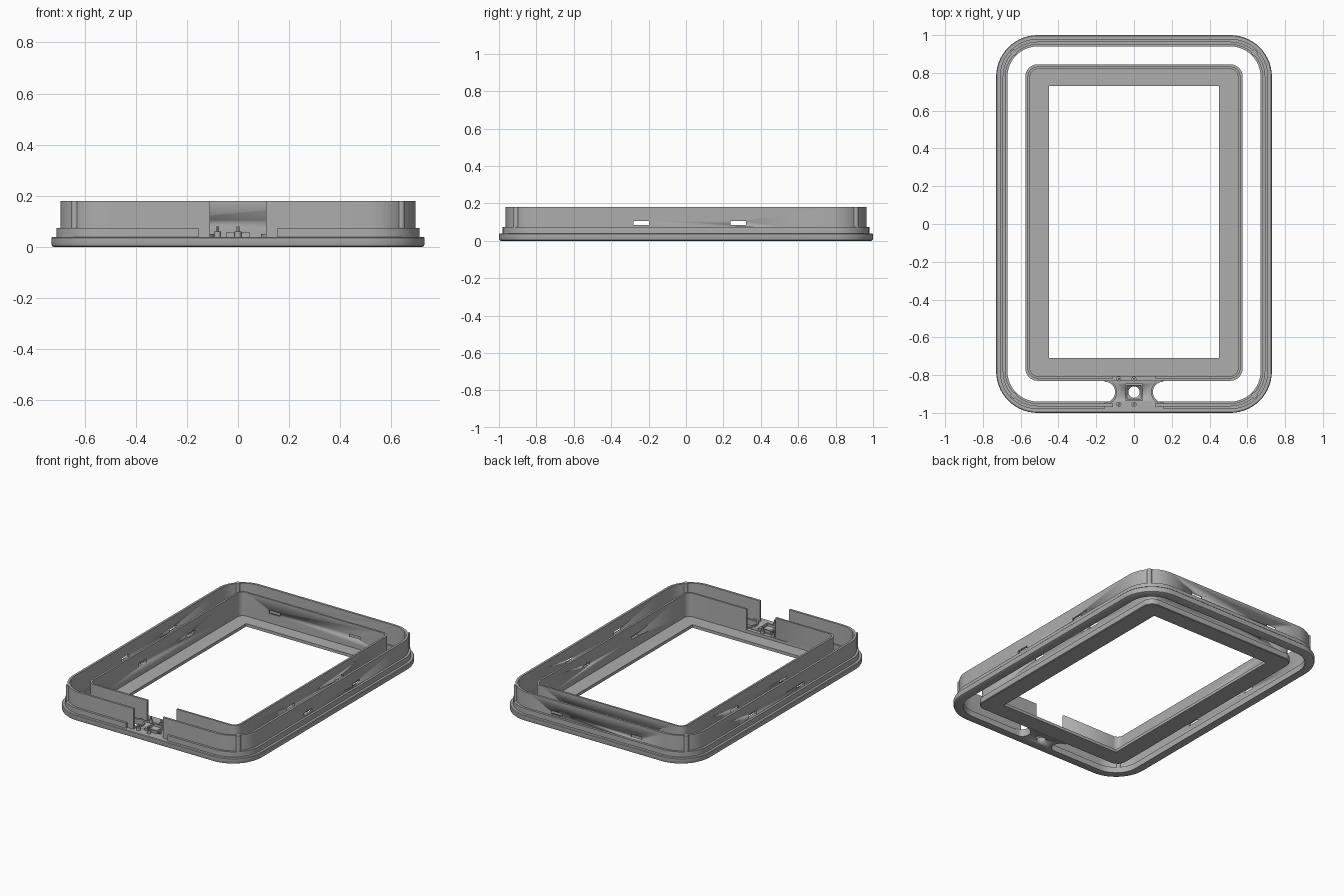
import bpy, bmesh, math

if "Cube" in bpy.data.objects:
    bpy.data.objects.remove(bpy.data.objects["Cube"])

grey = bpy.data.materials.new("matte_grey")
grey.diffuse_color = (0.42, 0.42, 0.42, 1)
grey.use_nodes = True
grey.node_tree.nodes["Principled BSDF"].inputs["Base Color"].default_value = grey.diffuse_color


def finish(name, bm, smooth=True):
    bmesh.ops.remove_doubles(bm, verts=bm.verts, dist=1e-5)
    bmesh.ops.recalc_face_normals(bm, faces=bm.faces)
    me = bpy.data.meshes.new(name)
    bm.to_mesh(me)
    bm.free()
    me.materials.append(grey)
    ob = bpy.data.objects.new(name, me)
    bpy.context.collection.objects.link(ob)
    if smooth:
        bpy.ops.object.select_all(action='DESELECT')
        ob.select_set(True)
        bpy.context.view_layer.objects.active = ob
        bpy.ops.object.shade_smooth_by_angle(angle=math.radians(30))
    return ob


def rounded(hx, hy, r, cy=0.0, n=14):
    """Outline of a rounded rectangle."""
    pts = []
    for k, (sx, sy) in enumerate(((1, 1), (-1, 1), (-1, -1), (1, -1))):
        for i in range(n + 1):
            a = math.pi / 2 * (k + i / n)
            pts.append((sx * (hx - r) + r * math.cos(a),
                        cy + sy * (hy - r) + r * math.sin(a)))
    return pts


def ring(name, loops):
    """Closed ring through a list of (outline, z) loops."""
    bm = bmesh.new()
    rows = [[bm.verts.new((x, y, z)) for x, y in o] for o, z in loops]
    n = len(rows[0])
    for a, b in zip(rows, rows[1:] + rows[:1]):
        for i in range(n):
            j = (i + 1) % n
            bm.faces.new((a[i], a[j], b[j], b[i]))
    return finish(name, bm)


def slab(name, pts, z0, z1):
    """Outline extruded from z0 to z1."""
    bm = bmesh.new()
    f = bm.faces.new([bm.verts.new((x, y, z0)) for x, y in pts])
    r = bmesh.ops.extrude_face_region(bm, geom=[f])
    for v in r['geom']:
        if isinstance(v, bmesh.types.BMVert):
            v.co.z = z1
    return finish(name, bm)


def rect(x0, x1, y0, y1):
    return [(x0, y0), (x1, y0), (x1, y1), (x0, y1)]


def circle(x, y, r, n=20):
    return [(x + r * math.cos(2 * math.pi * i / n), y + r * math.sin(2 * math.pi * i / n))
            for i in range(n)]


def arc(s, r, n=16):
    """Half circle at a channel end, bulging towards the centre."""
    return [(s * (0.155 - r * math.cos(a)), -0.89 + r * math.sin(a))
            for a in (math.pi * (i / n - 0.5) for i in range(n + 1))]


def cut(ob, *cutters):
    for c in cutters:
        c.hide_render = True
        c.display_type = 'WIRE'
        m = ob.modifiers.new("cut", 'BOOLEAN')
        m.operation, m.solver, m.object = 'DIFFERENCE', 'EXACT', c


def outer(w):
    """Outer outline moved inwards by w."""
    return rounded(0.73 - w, 1.0 - w, 0.22 - w)


def inner(w):
    """Screen frame outline moved inwards by w."""
    return rounded(0.575 - w, 0.8375 - w, 0.065 - w, 0.0075)


# Outer rim, lip and wall
ring("outer_rim", [(outer(0.01), 0), (outer(0.003), 0.004), (outer(0), 0.012), (outer(0), 0.036),
                   (outer(0.004), 0.04), (outer(0.06), 0.04), (outer(0.06), 0)])
lip = ring("outer_lip", [(outer(0.02), 0.038), (outer(0.02), 0.075),
                         (outer(0.05), 0.075), (outer(0.05), 0.038)])
outer_wall = ring("outer_wall", [(outer(0.035), 0.039), (outer(0.035), 0.18),
                                 (outer(0.05), 0.18), (outer(0.05), 0.039)])

# Screen frame with window, and its wall
window = rounded(0.45, 0.72, 0.0, 0.01)
ring("screen_frame", [(inner(0.004), 0), (inner(0), 0.004), (inner(0), 0.04), (inner(0.025), 0.04),
                      (inner(0.025), 0.02), (window, 0.02), (window, 0)])
inner_wall = ring("inner_wall", [(inner(0.012), 0.039), (inner(0.012), 0.18),
                                 (inner(0.025), 0.18), (inner(0.025), 0.039)])

# Front gaps and side slots
gap = slab("gap_cutter", rect(-0.11, 0.11, -1.1, -0.7), 0.03, 0.3)
lip_gap = slab("lip_gap_cutter", rect(-0.155, 0.155, -1.1, -0.9), 0.03, 0.3)
slots = [slab("side_slot_cutter", rect(-1, 1, y - 0.042, y + 0.042), 0.084, 0.106)
         for y in (-0.24, 0.28)]
slots += [slab("back_slot_cutter", rect(x - 0.042, x + 0.042, 0.7, 1.1), 0.084, 0.106)
          for x in (-0.3, 0.3)]
cut(outer_wall, gap, *slots)
cut(inner_wall, gap, *slots)
cut(lip, lip_gap)

# Corner ribs
for sx in (-1, 1):
    for sy in (-1, 1):
        slab("corner_rib", circle(sx * 0.637, sy * 0.907, 0.016), 0.04, 0.18)

# Bridge at the front with a button hole, and rims at the channel ends
bridge = slab("front_bridge", arc(1, 0.055) + arc(-1, 0.055)[::-1], 0, 0.04)
seat = ring("button_seat", [(rounded(0.046, 0.046, 0, -0.89), 0.039),
                            (rounded(0.046, 0.046, 0, -0.89), 0.056),
                            (rounded(0.036, 0.036, 0, -0.89), 0.056),
                            (rounded(0.036, 0.036, 0, -0.89), 0.039)])
cut(bridge, slab("button_hole_cutter", circle(0, -0.89, 0.03, 32), -0.1, 0.2))
for s in (-1, 1):
    slab("channel_end_rim", arc(s, 0.055) + arc(s, 0.065)[::-1], 0.038, 0.05)

# Screw posts
for x in (-0.08, 0):
    for y in (-0.82, -0.955):
        slab("post_base", circle(x, y, 0.013), 0.038, 0.06)
        slab("post_pin", circle(x, y, 0.006, 12), 0.058, 0.08)
